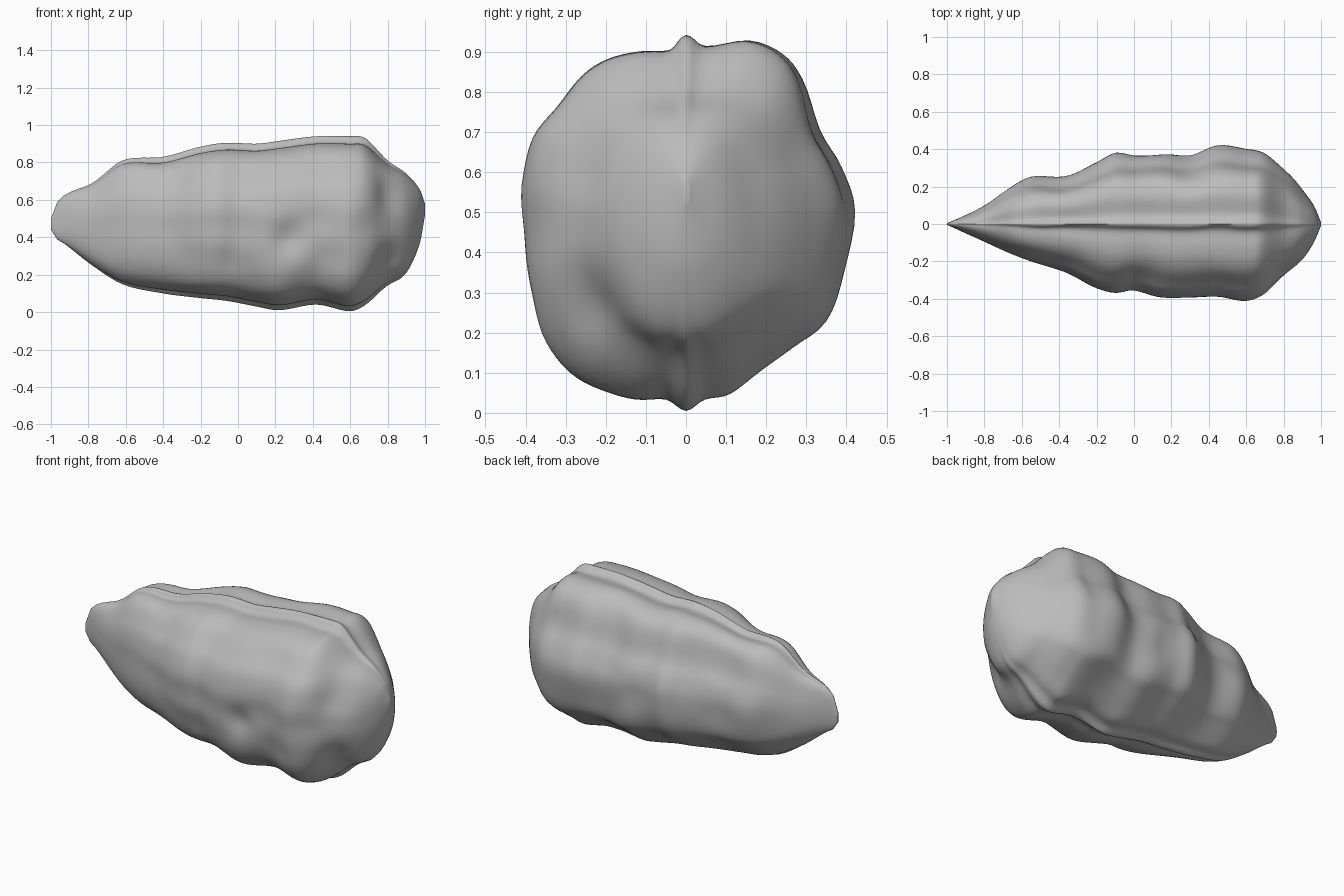
import bpy, bmesh, math
from mathutils import Vector, noise

if "Cube" in bpy.data.objects:
    bpy.data.objects.remove(bpy.data.objects["Cube"], do_unlink=True)

# Outline profiles along the length: (x, low, high)
SIDE = [(-1, .44, .5), (-.98, .4, .57), (-.92, .36, .63), (-.78, .25, .69), (-.62, .15, .81),
        (-.4, .1, .83), (-.2, .075, .885), (-.06, .06, .905), (.1, .03, .9),
        (.22, .01, .915), (.42, .04, .94), (.6, .005, .94),
        (.68, .04, .93), (.8, .14, .81), (.9, .21, .74), (.97, .36, .66), (1, .52, .58)]
PLAN = [(-1, -.004, .004), (-.82, -.085, .085), (-.68, -.15, .18), (-.55, -.2, .25),
        (-.35, -.26, .26), (-.2, -.335, .33), (-.1, -.365, .385), (0, -.35, .375),
        (.15, -.39, .385), (.3, -.395, .365), (.45, -.39, .415), (.6, -.41, .4),
        (.7, -.37, .38), (.8, -.28, .3), (.9, -.19, .18), (.96, -.1, .1), (1, -.01, .01)]
# Lobed cross-section, unit size, from the top seam round the back
SECTION = [(0, 1), (.12, .94), (.38, .97), (.58, .9), (.7, .76), (.8, .48), (.93, .27),
           (1, .03), (.95, -.3), (.85, -.53), (.67, -.66), (.47, -.79), (.28, -.91),
           (.12, -.94), (0, -1), (-.12, -.94), (-.3, -.94), (-.48, -.9), (-.66, -.83),
           (-.79, -.72), (-.9, -.54), (-.97, -.3), (-.98, -.05), (-1, .2), (-.93, .45),
           (-.79, .62), (-.64, .78), (-.48, .87), (-.3, .91), (-.1, .92)]
# Lumps and hollows: (centre, radius, offset along the normal)
LUMPS = [((.8, -.22, .25), .11, -.03), ((.27, -.38, .39), .08, -.03),
         ((.5, -.38, .3), .1, -.015), ((.78, -.25, .62), .09, -.02),
         ((-.05, -.36, .25), .09, -.02), ((.1, .39, .45), .1, -.02)]
STEPS = 4


def sample(table, x, col):
    """Smooth interpolation of one profile column."""
    i = max(k for k in range(len(table) - 1) if table[k][0] <= x or k == 0)

    def slope(k):
        a, b = table[max(k - 1, 0)], table[min(k + 1, len(table) - 1)]
        return (b[col] - a[col]) / (b[0] - a[0])

    p, q = table[i], table[i + 1]
    h = q[0] - p[0]
    t = (x - p[0]) / h
    return ((1 + 2 * t) * (1 - t) ** 2 * p[col] + t * t * (3 - 2 * t) * q[col]
            + h * t * (1 - t) * ((1 - t) * slope(i) - t * slope(i + 1)))


def smooth_loop(points):
    """Closed spline through the section points."""
    result, n = [], len(points)
    pts = [Vector(p) for p in points]
    for i in range(n):
        a, b, c, d = (pts[(i + k) % n] for k in (-1, 0, 1, 2))
        for s in range(STEPS):
            t = s / STEPS
            result.append(b + .5 * t * ((c - a) + t * ((2 * a - 5 * b + 4 * c - d)
                                                       + t * (3 * b - a - 3 * c + d))))
    return result


def ring_point(x, unit):
    """Place a section point, rounding the section towards both ends."""
    p = unit.normalized()
    oval = p * (abs(p.x) ** 2.2 + abs(p.y) ** 2.2) ** (-1 / 2.2)
    blend = max(0, min(1, (x + 1) * 1.6, (1 - x) * 3))
    p = oval.lerp(unit, blend)
    low, high = sample(SIDE, x, 1), sample(SIDE, x, 2)
    width = sample(PLAN, x, 2) if p.x > 0 else -sample(PLAN, x, 1)
    return Vector((x, p.x * width, (low + high) / 2 + p.y * (high - low) / 2))


# Loft the rings into one closed boulder
COUNT = 90
loop = smooth_loop(SECTION)
bm = bmesh.new()
rings = []
for i in range(COUNT + 1):
    x = -1 + 2 * math.sin(i / COUNT * math.pi / 2)
    rings.append([bm.verts.new(ring_point(x, unit)) for unit in loop])
for a, b in zip(rings, rings[1:]):
    for j in range(len(loop)):
        k = (j + 1) % len(loop)
        bm.faces.new((a[j], a[k], b[k], b[j]))
bm.faces.new(rings[0])
bm.faces.new(rings[-1])
bmesh.ops.recalc_face_normals(bm, faces=bm.faces)
bm.normal_update()

# Weathered surface: hollows plus gentle uneven relief
moves = []
for v in bm.verts:
    offset = sum(d * math.exp(-((v.co - Vector(c)).length / r) ** 2) for c, r, d in LUMPS)
    fade = min(1, (v.co.x + 1) * 2, (1 - v.co.x) * 6) * (1 - abs(v.normal.z) ** 4)
    moves.append(v.normal * (offset + .01 * fade * noise.noise(v.co * 5)))
for v, move in zip(bm.verts, moves):
    v.co += move

mesh = bpy.data.meshes.new("boulder")
bm.to_mesh(mesh)
bm.free()
boulder = bpy.data.objects.new("boulder", mesh)
bpy.context.collection.objects.link(boulder)

stone = bpy.data.materials.new("grey stone")
stone.use_nodes = True
colour = (.5, .5, .5, 1)
stone.diffuse_color = colour
stone.node_tree.nodes["Principled BSDF"].inputs["Base Color"].default_value = colour
mesh.materials.append(stone)

bpy.context.view_layer.objects.active = boulder
boulder.select_set(True)
bpy.ops.object.shade_smooth_by_angle(angle=math.radians(50))
